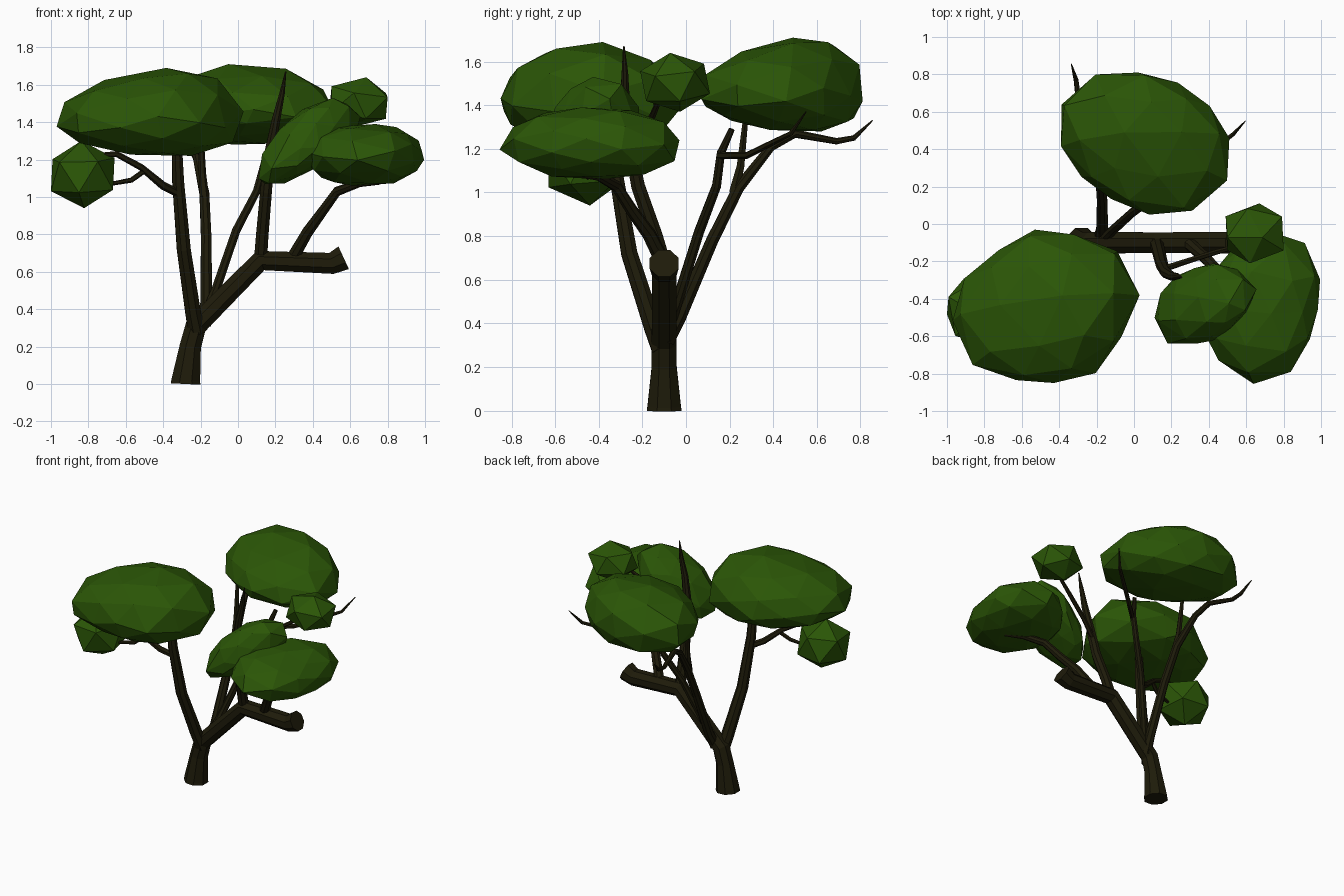
import bpy, bmesh, math, random
from mathutils import Vector, Euler

cube = bpy.data.objects.get("Cube")
if cube:
    bpy.data.objects.remove(cube, do_unlink=True)


def material(name, rgb):
    m = bpy.data.materials.new(name)
    m.use_nodes = True
    color = (*rgb, 1)
    m.diffuse_color = color
    bsdf = m.node_tree.nodes["Principled BSDF"]
    bsdf.inputs["Base Color"].default_value = color
    bsdf.inputs["Roughness"].default_value = 0.9
    return m


bark = material("dark bark", (0.013, 0.011, 0.003))
leaf = material("leaf green", (0.024, 0.093, 0.002))


def finish(name, bm, mat):
    bmesh.ops.recalc_face_normals(bm, faces=bm.faces)
    mesh = bpy.data.meshes.new(name)
    bm.to_mesh(mesh)
    bm.free()
    mesh.materials.append(mat)
    ob = bpy.data.objects.new(name, mesh)
    bpy.context.scene.collection.objects.link(ob)
    return ob


def limb(name, path, sides=8):
    """Faceted tapering tube through (x, y, z, radius) points."""
    bm = bmesh.new()
    pts = [Vector(p[:3]) for p in path]
    side = Vector((0, 1, 0.01))
    rings = []
    for i, p in enumerate(pts):
        before = (p - pts[i - 1]).normalized() if i else Vector()
        after = (pts[i + 1] - p).normalized() if i + 1 < len(pts) else Vector()
        along = (before + after).normalized()
        side = (side - along * side.dot(along)).normalized()
        other = along.cross(side)
        ring = []
        for k in range(sides):
            a = math.tau * (k + 0.5) / sides
            ring.append(bm.verts.new(
                p + (side * math.cos(a) + other * math.sin(a)) * path[i][3]))
        rings.append(ring)
    for r, s in zip(rings, rings[1:]):
        for k in range(sides):
            n = (k + 1) % sides
            bm.faces.new((r[k], r[n], s[n], s[k]))
    bm.faces.new(rings[0])
    bm.faces.new(rings[-1])
    return finish(name, bm, bark)


def fit(bm, low, high):
    """Fit the mesh between two corners."""
    for axis in range(3):
        values = [v.co[axis] for v in bm.verts]
        a, b = min(values), max(values)
        for v in bm.verts:
            t = (v.co[axis] - a) / (b - a)
            v.co[axis] = low[axis] + t * (high[axis] - low[axis])


def reach(outline, direction):
    """Distance from the origin to a closed plan outline."""
    for p, q in zip(outline, outline[1:] + outline[:1]):
        edge = q - p
        d = direction.x * edge.y - direction.y * edge.x
        if abs(d) < 1e-9:
            continue
        t = (p.x * edge.y - p.y * edge.x) / d
        s = (p.x * direction.y - p.y * direction.x) / d
        if t > 0 and -1e-6 <= s <= 1 + 1e-6:
            return t


def clump(name, plan, bottom, waist, top, slope=0, thicken=(0, 0), seed=1):
    """Low-poly leaf mass following a plan outline, widest at its waist.
    It rises by slope along x and grows thicker along the thicken direction."""
    rng = random.Random(seed)
    xs, ys = zip(*plan)
    low, high = (min(xs), min(ys), bottom), (max(xs), max(ys), top)
    centre = (Vector(low) + Vector(high)).xy / 2
    outline = [Vector(p) - centre for p in plan]
    bm = bmesh.new()
    bmesh.ops.create_icosphere(bm, subdivisions=2, radius=1)
    spin = Euler((0.5, 0.3, seed))
    for v in bm.verts:
        v.co.rotate(spin)
        flat, z = v.co.xy, v.co.z
        xy = flat.normalized() * reach(outline, flat.normalized())
        xy *= flat.length ** 0.9 * rng.uniform(0.98, 1.02)
        rise = (top - waist) if z > 0 else (waist - bottom)
        rise *= 1 + xy.dot(Vector(thicken))
        z = math.copysign(abs(z) ** 0.93, z) * rise * rng.uniform(0.96, 1.03)
        v.co = (xy.x, xy.y, z + slope * xy.x)
    fit(bm, low, high)
    return finish(name, bm, leaf)


def tuft(name, low, high, turn):
    """Small twenty-sided leaf ball."""
    bm = bmesh.new()
    bmesh.ops.create_icosphere(bm, subdivisions=1, radius=1)
    spin = Euler([math.radians(t) for t in turn])
    for v in bm.verts:
        v.co.rotate(spin)
    fit(bm, low, high)
    return finish(name, bm, leaf)


# Trunk leaning into the thick sawn-off limb
limb("trunk", [(-0.28, -0.1, 0, 0.086), (-0.279, -0.1, 0.02, 0.083),
               (-0.255, -0.1, 0.2, 0.062), (-0.225, -0.1, 0.31, 0.062),
               (0.12, -0.1, 0.66, 0.06), (0.5, -0.1, 0.645, 0.062),
               (0.565, -0.1, 0.675, 0.072)])

# Front right branch and its twigs
limb("front_right_branch", [(-0.22, -0.11, 0.28, 0.05), (-0.24, -0.15, 0.38, 0.045),
                            (-0.29, -0.26, 0.72, 0.04), (-0.32, -0.32, 1.08, 0.034),
                            (-0.33, -0.35, 1.4, 0.025)])
limb("front_right_side_branch", [(-0.32, -0.32, 1.02, 0.022), (-0.4, -0.36, 1.06, 0.022),
                                 (-0.52, -0.41, 1.16, 0.018), (-0.65, -0.45, 1.23, 0.016),
                                 (-0.8, -0.47, 1.22, 0.01)], 6)
limb("front_right_twig", [(-0.5, -0.4, 1.14, 0.014), (-0.57, -0.43, 1.09, 0.014),
                          (-0.68, -0.45, 1.07, 0.011), (-0.8, -0.46, 1.1, 0.006)], 6)

# Rear right branch with its bare tip
limb("rear_right_branch", [(-0.18, -0.09, 0.32, 0.04), (-0.17, -0.03, 0.43, 0.034),
                           (-0.17, 0.12, 0.78, 0.03), (-0.18, 0.24, 1.02, 0.028),
                           (-0.22, 0.39, 1.21, 0.022), (-0.25, 0.5, 1.27, 0.02),
                           (-0.3, 0.69, 1.235, 0.015), (-0.31, 0.77, 1.25, 0.013),
                           (-0.335, 0.855, 1.33, 0.003)])
limb("rear_right_stub", [(-0.18, 0.22, 1, 0.026), (-0.19, 0.25, 1.12, 0.02),
                         (-0.2, 0.28, 1.4, 0.012)], 6)

# Rear left branch with its bare tip
limb("rear_left_branch", [(-0.18, -0.1, 0.34, 0.035), (-0.12, -0.04, 0.5, 0.026),
                          (-0.01, 0.06, 0.82, 0.024), (0.1, 0.14, 1.03, 0.022),
                          (0.14, 0.16, 1.18, 0.02), (0.17, 0.21, 1.29, 0.014)])
limb("rear_left_twig", [(0.14, 0.15, 1.17, 0.017), (0.28, 0.28, 1.17, 0.016),
                        (0.43, 0.4, 1.23, 0.014), (0.53, 0.48, 1.27, 0.012),
                        (0.595, 0.55, 1.37, 0.003)], 6)

# Spike and branches growing from the sawn-off limb
limb("spike_branch", [(0.12, -0.1, 0.66, 0.038), (0.13, -0.14, 0.8, 0.036),
                      (0.15, -0.22, 1.03, 0.034), (0.17, -0.26, 1.24, 0.03),
                      (0.205, -0.28, 1.42, 0.024), (0.235, -0.28, 1.55, 0.016),
                      (0.255, -0.285, 1.67, 0.004)])
limb("upper_left_twig", [(0.16, -0.24, 1.16, 0.018), (0.28, -0.2, 1.26, 0.016),
                         (0.44, -0.15, 1.36, 0.015), (0.62, -0.1, 1.48, 0.01)], 6)
limb("front_left_branch", [(0.29, -0.1, 0.67, 0.036), (0.37, -0.17, 0.81, 0.032),
                           (0.45, -0.25, 0.92, 0.028), (0.53, -0.32, 1.03, 0.026),
                           (0.65, -0.4, 1.075, 0.022), (0.76, -0.47, 1.08, 0.014)])

# Large leaf clumps
clump("front_right_leaves",
      [(-0.97, -0.45), (-0.86, -0.23), (-0.55, -0.03), (-0.12, -0.08), (0.03, -0.35),
       (-0.04, -0.57), (-0.2, -0.77), (-0.47, -0.85), (-0.83, -0.77), (-0.94, -0.58)],
      1.22, 1.41, 1.69, thicken=(0.5, 0), seed=3)
clump("rear_leaves",
      [(-0.39, 0.53), (-0.33, 0.65), (-0.15, 0.8), (0.1, 0.81), (0.32, 0.68),
       (0.46, 0.5), (0.51, 0.28), (0.28, 0.05), (0, 0.05), (-0.3, 0.3)],
      1.28, 1.45, 1.71, thicken=(0, 0.8), seed=5)
clump("front_left_leaves",
      [(0.36, -0.5), (0.45, -0.25), (0.6, -0.08), (0.78, -0.03), (0.94, -0.14),
       (0.995, -0.35), (0.95, -0.6), (0.85, -0.78), (0.67, -0.855), (0.5, -0.78)],
      1.06, 1.215, 1.39, seed=8)
clump("inner_left_leaves",
      [(0.11, -0.55), (0.14, -0.38), (0.25, -0.27), (0.45, -0.21), (0.62, -0.28),
       (0.655, -0.38), (0.6, -0.47), (0.47, -0.6), (0.3, -0.64), (0.18, -0.63)],
      1.07, 1.23, 1.53, slope=0.72, seed=11)

# Small leaf tufts
tuft("upper_left_tuft", (0.49, -0.21, 1.37), (0.8, 0.11, 1.64), (14, 5, 40))
tuft("lower_right_tuft", (-1, -0.63, 0.94), (-0.66, -0.29, 1.3), (5, -3, 10))
